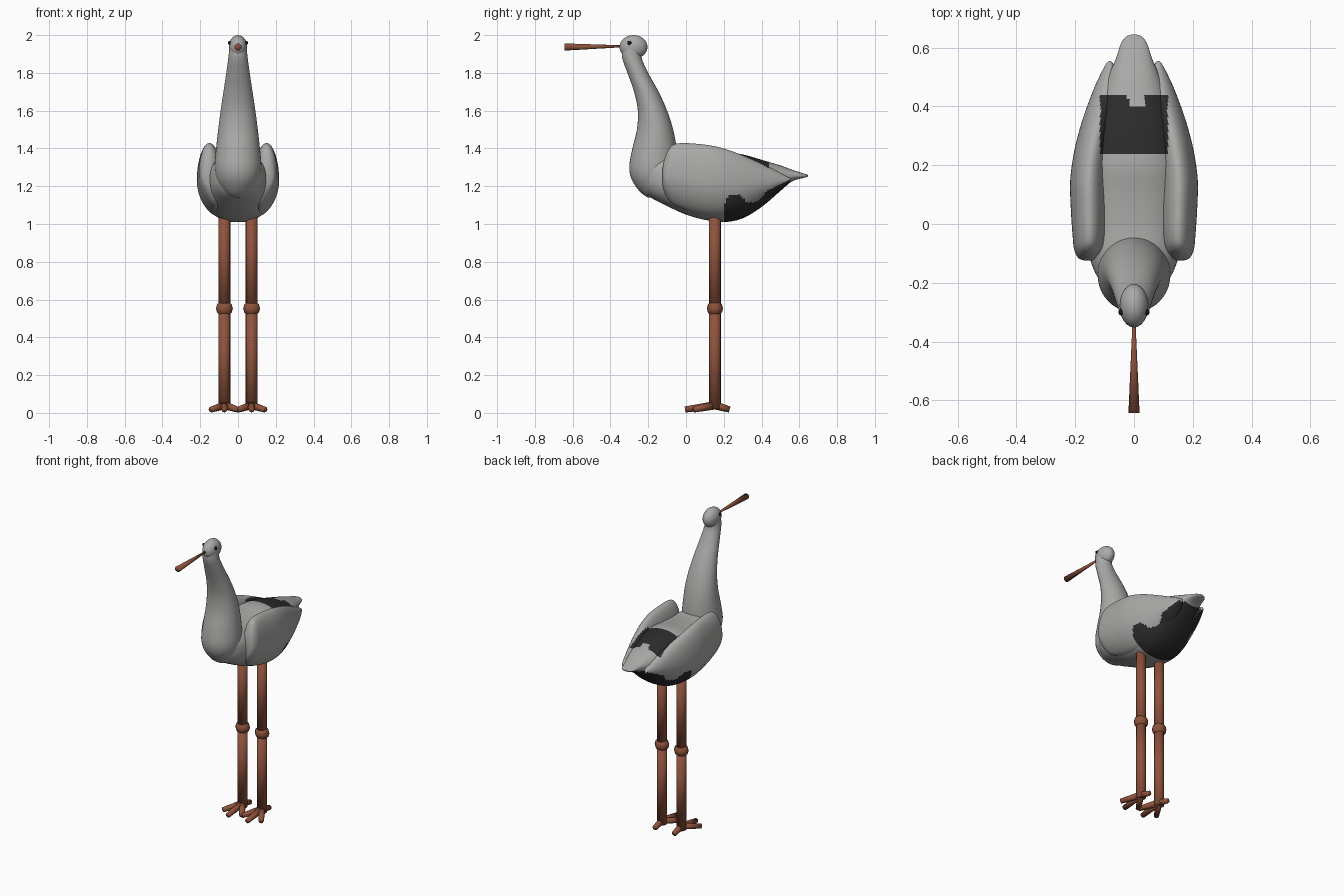
import bpy, bmesh, math
from mathutils import Vector

if "Cube" in bpy.data.objects:
    bpy.data.objects.remove(bpy.data.objects["Cube"])


def material(name, rgb):
    m = bpy.data.materials.new(name)
    m.diffuse_color = (*rgb, 1)
    m.use_nodes = True
    m.node_tree.nodes["Principled BSDF"].inputs["Base Color"].default_value = m.diffuse_color
    return m


GREY = material("pale grey plumage", (0.40, 0.40, 0.39))
DARK = material("charcoal feathers", (0.025, 0.025, 0.025))
RUST = material("rust brown", (0.27, 0.085, 0.045))
BLACK = material("eye black", (0.01, 0.01, 0.01))


def smooth_rows(rows, steps=6):
    """Catmull-Rom interpolation of parameter rows."""
    out = []
    for i in range(len(rows) - 1):
        p = [rows[max(i - 1, 0)], rows[i], rows[i + 1], rows[min(i + 2, len(rows) - 1)]]
        for s in range(steps):
            t = s / steps
            row = []
            for a, b, c, d in zip(*p):
                row.append(0.5 * (2 * b + (c - a) * t + (2 * a - 5 * b + 4 * c - d) * t * t
                                  + (3 * b - a - 3 * c + d) * t ** 3))
            out.append(row)
    out.append(list(rows[-1]))
    return out


def finish(bm, name, mats, rule=None):
    bmesh.ops.recalc_face_normals(bm, faces=bm.faces)
    for f in bm.faces:
        f.smooth = True
        if rule and rule(f.calc_center_median(), f.normal):
            f.material_index = 1
    me = bpy.data.meshes.new(name)
    bm.to_mesh(me)
    bm.free()
    for m in mats:
        me.materials.append(m)
    ob = bpy.data.objects.new(name, me)
    bpy.context.collection.objects.link(ob)
    return ob


def loft(name, rows, ring, mats, rule=None, n=64, steps=6):
    """Skin rings made by ring(row, cos, sin) along the smoothed rows."""
    bm = bmesh.new()
    loops = []
    for r in smooth_rows(rows, steps):
        loops.append([bm.verts.new(ring(r, math.cos(2 * math.pi * k / n),
                                        math.sin(2 * math.pi * k / n))) for k in range(n)])
    for a, b in zip(loops, loops[1:]):
        for k in range(n):
            bm.faces.new((a[k], a[(k + 1) % n], b[(k + 1) % n], b[k]))
    bm.faces.new(loops[0])
    bm.faces.new(loops[-1])
    return finish(bm, name, mats, rule)


def rod(name, a, b, ra, rb, n=12):
    """Tapered round bar from a to b."""
    a, b = Vector(a), Vector(b)
    bm = bmesh.new()
    bmesh.ops.create_cone(bm, cap_ends=True, segments=n, radius1=ra, radius2=rb, depth=(b - a).length)
    q = (b - a).to_track_quat('Z', 'Y')
    for v in bm.verts:
        v.co = q @ v.co + (a + b) / 2
    return finish(bm, name, [RUST])


def ball(name, c, r, mat, u=24, v=16):
    bm = bmesh.new()
    bmesh.ops.create_uvsphere(bm, u_segments=u, v_segments=v, radius=1)
    for w in bm.verts:
        w.co = Vector((w.co.x * r[0], w.co.y * r[1], w.co.z * r[2])) + Vector(c)
    return finish(bm, name, [mat])


# Ragged edge of the dark rear underside (y, z)
EDGE = [(0.2, 1.10), (0.23, 1.15), (0.285, 1.16), (0.32, 1.11), (0.38, 1.12), (0.43, 1.175), (0.55, 1.235)]


def is_dark(c, nrm):
    if nrm.z > 0.25 and c.z > 1.25:  # patch on the back
        rear = 0.395 if -0.02 < c.x < 0.035 else 0.44
        return abs(c.x) < 0.115 and 0.235 < c.y < rear
    for (y0, z0), (y1, z1) in zip(EDGE, EDGE[1:]):
        if y0 <= c.y <= y1:
            return c.z < z0 + (z1 - z0) * (c.y - y0) / (y1 - y0)
    return False


def spow(v, e):
    return math.copysign(abs(v) ** e, v)


# Body with tail: y, bottom, top, half width
body = [(-0.25, 1.21, 1.28, 0.04), (-0.2, 1.15, 1.35, 0.11), (-0.12, 1.105, 1.37, 0.15),
        (0, 1.05, 1.365, 0.175), (0.1, 1.022, 1.37, 0.185), (0.2, 1.01, 1.38, 0.182),
        (0.3, 1.03, 1.368, 0.165), (0.4, 1.09, 1.34, 0.135), (0.5, 1.175, 1.31, 0.09),
        (0.56, 1.225, 1.288, 0.063), (0.615, 1.242, 1.27, 0.044), (0.638, 1.248, 1.263, 0.026),
        (0.645, 1.252, 1.26, 0.008)]
loft("body", body, lambda r, c, s: (r[3] * spow(c, 0.85), r[0],
     (r[1] + r[2]) / 2 + (r[2] - r[1]) / 2 * spow(s, 0.85)), [GREY, DARK], is_dark, n=80, steps=8)

# Folded wings: y, centre x, bottom, top, half width
wing = [(-0.125, 0.155, 1.22, 1.29, 0.012), (-0.115, 0.156, 1.17, 1.34, 0.034),
        (-0.085, 0.153, 1.12, 1.405, 0.051), (-0.04, 0.151, 1.09, 1.427, 0.058),
        (0.05, 0.152, 1.06, 1.425, 0.063), (0.15, 0.153, 1.045, 1.412, 0.064),
        (0.25, 0.143, 1.05, 1.383, 0.06), (0.35, 0.121, 1.09, 1.342, 0.056),
        (0.45, 0.094, 1.145, 1.296, 0.047), (0.51, 0.083, 1.19, 1.265, 0.031),
        (0.545, 0.083, 1.217, 1.245, 0.012), (0.555, 0.083, 1.226, 1.238, 0.003)]
for side, sx in (("left", -1), ("right", 1)):
    loft(side + "_wing", wing, lambda r, c, s: (
        sx * (r[1] + r[4] * c - 0.6 * r[4] * min(s, 0) ** 2), r[0],
        (r[2] + r[3]) / 2 + (r[3] - r[2]) / 2 * s), [GREY, DARK], is_dark, steps=8)

# Neck: z, front y, back y, half width
neck = [(1.14, -0.2, -0.15, 0.025), (1.16, -0.232, -0.11, 0.065), (1.2, -0.267, -0.07, 0.098),
        (1.25, -0.293, -0.05, 0.118), (1.31, -0.3, -0.045, 0.124), (1.4, -0.284, -0.05, 0.116),
        (1.5, -0.26, -0.068, 0.105), (1.6, -0.255, -0.1, 0.092), (1.7, -0.275, -0.145, 0.077),
        (1.8, -0.31, -0.2, 0.062), (1.88, -0.338, -0.235, 0.051), (1.94, -0.338, -0.235, 0.046)]
loft("neck", neck, lambda r, c, s: (r[3] * c, (r[1] + r[2]) / 2 + (r[2] - r[1]) / 2 * s, r[0]),
     [GREY], n=40)

# Head, beak and eyes
ball("head", (0, -0.278, 1.937), (0.049, 0.074, 0.063), GREY)
rod("beak", (0, -0.33, 1.941), (0, -0.643, 1.937), 0.005, 0.019, 16)
for side, sx in (("left", -1), ("right", 1)):
    ball(side + "_eye", (sx * 0.044, -0.3, 1.959), (0.009, 0.011, 0.011), BLACK, 12, 8)

# Legs, knees and toes
for side, sx in (("left", -1), ("right", 1)):
    x, y = sx * 0.072, 0.153
    rod(side + "_upper_leg", (x, y, 0.55), (x, y, 1.08), 0.031, 0.031, 16)
    rod(side + "_lower_leg", (x, y, 0.02), (x, y, 0.55), 0.031, 0.031, 16)
    ball(side + "_knee", (x, y, 0.553), (0.047, 0.043, 0.043), RUST, 10, 6)
    for label, dx, dy in (("middle", 0, -0.158), ("inner", -0.07, -0.11),
                          ("outer", 0.07, -0.11), ("back", 0, 0.078)):
        rod(f"{side}_{label}_toe", (x, y, 0.04), (x + dx, y + dy, 0.018), 0.022, 0.016, 8)
